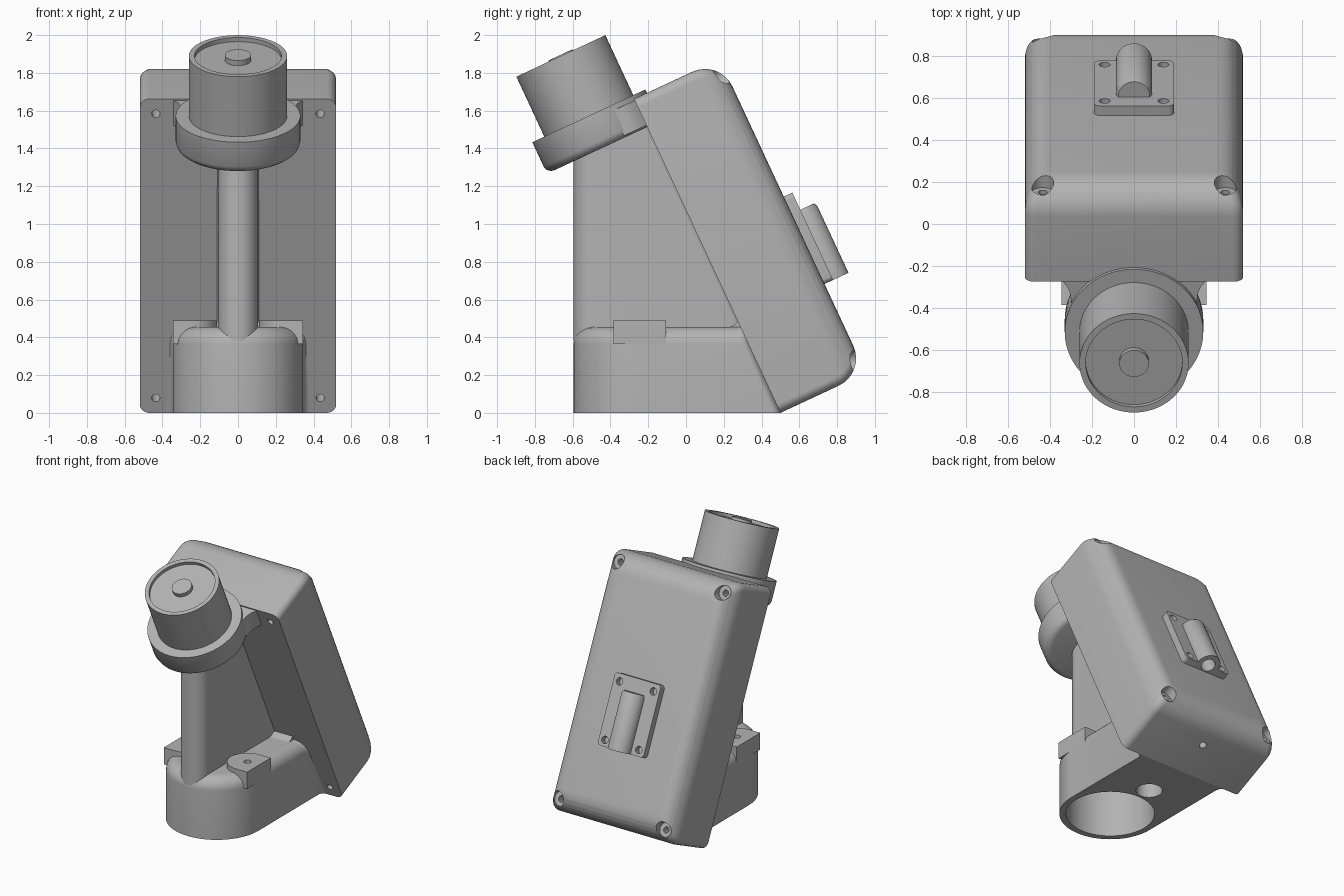
import bpy, bmesh, math
from mathutils import Matrix, Vector

old = bpy.data.objects.get("Cube")
if old:
    bpy.data.objects.remove(old)

GREY = (0.45, 0.45, 0.45, 1)
mat = bpy.data.materials.new("plain_grey")
mat.use_nodes = True
mat.diffuse_color = GREY
mat.node_tree.nodes["Principled BSDF"].inputs["Base Color"].default_value = GREY

# Tilted frame: x across, y out of the housing's back, z along the housing
TILT = math.radians(25)
TILTED = Matrix.Translation((0, 0.5, 0)) @ Matrix.Rotation(TILT, 4, 'X')
UPRIGHT = Matrix.Identity(4)
SLOPE = math.tan(TILT)


def loft(name, rings, frame=UPRIGHT):
    """Skin a list of equal-length rings and cap both ends."""
    bm = bmesh.new()
    rows = [[bm.verts.new(p) for p in ring] for ring in rings]
    n = len(rows[0])
    for a, b in zip(rows, rows[1:]):
        for i in range(n):
            j = (i + 1) % n
            bm.faces.new((a[i], a[j], b[j], b[i]))
    bm.faces.new(rows[0][::-1])
    bm.faces.new(rows[-1])
    bmesh.ops.recalc_face_normals(bm, faces=bm.faces)
    me = bpy.data.meshes.new(name)
    bm.to_mesh(me)
    bm.free()
    me.materials.append(mat)
    ob = bpy.data.objects.new(name, me)
    bpy.context.collection.objects.link(ob)
    ob.matrix_world = frame
    return ob


def lathe(name, profile, centre, frame=UPRIGHT, axis='z', n=64):
    """Turn (radius, height) pairs around an axis through centre."""
    rings = []
    for r, h in profile:
        ring = []
        for i in range(n):
            t = math.tau * i / n
            a, b = centre[0] + r * math.cos(t), centre[1] + r * math.sin(t)
            ring.append((a, b, h) if axis == 'z' else (a, h, b))
        rings.append(ring)
    return loft(name, rings, frame)


def rod(r, lo, hi, centre, frame=UPRIGHT, axis='z', n=32, name="cutter"):
    return lathe(name, [(r, lo), (r, hi)], centre, frame, axis, n)


def rounded_rect(hx, z0, z1, r, y, n=6):
    """Rounded rectangle in the x-z plane at depth y."""
    corners = [(hx, z1), (-hx, z1), (-hx, z0), (hx, z0)]
    pts = []
    for k, (cx, cz) in enumerate(corners):
        cx -= math.copysign(r, cx)
        cz += r if cz == z0 else -r
        for i in range(n + 1):
            t = math.pi / 2 * (k + i / n)
            pts.append((cx + r * math.cos(t), y, cz + r * math.sin(t)))
    return pts


def tongue(r, yc, back, flare, z, n=32):
    """Round front, straight sides, flared where it meets the housing."""
    pts = [(r * math.cos(t), yc + r * math.sin(t), z)
           for t in (math.pi * (1 + i / n) for i in range(n + 1))]
    side = [(r + flare * (1 - math.cos(t)), back - flare * (1 - math.sin(t)), z)
            for t in (math.pi / 2 * i / 5 for i in range(6))]
    return pts + side + [(-x, y, z) for x, y, z in reversed(side)]


def prism(name, outline, lo, hi, frame=UPRIGHT):
    return loft(name, [[(x, y, h) for x, y in outline] for h in (lo, hi)], frame)


def cut(ob, cutters):
    """Subtract the cutters, then keep only the resulting mesh."""
    for c in cutters:
        c.hide_render = True
        m = ob.modifiers.new("cut", 'BOOLEAN')
        m.operation, m.solver, m.object = 'DIFFERENCE', 'EXACT', c
    dg = bpy.context.evaluated_depsgraph_get()
    me = bpy.data.meshes.new_from_object(ob.evaluated_get(dg))
    ob.modifiers.clear()
    ob.data = me
    for c in cutters:
        bpy.data.objects.remove(c)


parts = []

# Housing: slanted box with soft back edges
LENGTH, DEPTH = 1.834, 0.5
rings = [rounded_rect(0.52, 0, LENGTH, 0.05, 0)]
for i in range(9):
    t = math.pi / 2 * i / 8
    s = 1 - math.cos(t)
    rings.append(rounded_rect(0.52 - 0.12 * s, 0.16 * s, LENGTH - 0.16 * s, 0.05,
                              DEPTH - 0.16 * (1 - math.sin(t))))
housing = loft("housing", rings, TILTED)
cutters = [rod(0.025, -0.1, 0.1, (0, 0.25), TILTED)]
for x in (-0.435, 0.435):
    for u in (0.087, LENGTH - 0.087):
        cutters.append(rod(0.052, 0.43, 0.7, (x, u), TILTED, 'y'))
        cutters.append(rod(0.022, -0.1, 0.6, (x, u), TILTED, 'y', 20))
cut(housing, cutters)
parts.append(housing)

# Cable cover on the back of the housing
plate = loft("cover_plate", [rounded_rect(0.19, 0.52, 1.03, 0.025, y)
                             for y in (0.495, 0.55)], TILTED)
holes = [rod(0.026, 0.505, 0.7, (x, u), TILTED, 'y')
         for x in (-0.14, 0.14) for u in (0.565, 0.975)]
cut(plate, holes + [rod(0.05, 0.4, 0.8, (0, 0.555), TILTED)])
hump = lathe("cable_hump", [(0.085, 0.52), (0.085, 0.91), (0.092, 0.94), (0.1, 0.95)][:2]
             + [(0.075, 0.93)], (0, 0.555), TILTED)
cut(hump, [rod(0.05, 0.4, 0.8, (0, 0.555), TILTED)])
parts += [plate, hump]

# Base: rounded foot with soft top edge, bored from below
rings = [tongue(0.345, -0.25, 0.5, 0.04, 0)]
for i in range(9):
    t = math.pi / 2 * i / 8
    z = 0.365 + 0.09 * math.sin(t)
    rings.append(tongue(0.345 - 0.09 * (1 - math.cos(t)), -0.25, 0.5 - 0.44 * z, 0.04, z))
base = loft("base", rings)
cut(base, [rod(0.3, -0.1, 0.36, (0, -0.25), n=64), rod(0.09, -0.1, 0.36, (0, 0.16))])
parts.append(base)

# Soft join between base top and housing
arc = [(0.2 + 0.1 * math.sin(t), 0.55 - 0.1 * math.cos(t))
       for t in (math.radians(65) * i / 6 for i in range(7))]
arc += [(0.31, 0.51), (0.31, 0.44), (0.2, 0.44)]
parts.append(loft("base_fillet", [[(x, y, z) for y, z in arc] for x in (-0.26, 0.26)]))

# Screw bosses on both sides of the base
for side, s in (("left", 1), ("right", -1)):
    outline = [(s * 0.345, -0.385)]
    outline += [(s * (0.25 - 0.14 * math.sin(t)), -0.245 - 0.14 * math.cos(t))
                for t in (math.pi * i / 20 for i in range(21))]
    outline.append((s * 0.345, -0.105))
    boss = prism(side + "_boss", outline, 0.365, 0.49)
    cut(boss, [rod(0.025, 0.4, 0.6, (s * 0.25, -0.245))])
    parts.append(boss)

# Neck: upright fin with a round front, top cut parallel to the collar
neck = loft("neck", [tongue(0.105, -0.49, 0.5 - SLOPE * 0.38 + 0.01, 0.03, 0.38),
                     tongue(0.105, -0.49, -0.2, 0.03, 1.36)])
for v in neck.data.vertices:
    if v.co.z > 1:
        v.co.z += SLOPE * (v.co.y + 0.59)
parts.append(neck)

# Collar and its flared joins to the housing
HEAD = (0, -0.255)
parts.append(lathe("collar", [(0.285, 1.67), (0.305, 1.674), (0.322, 1.688), (0.33, 1.71),
                              (0.33, 1.854)], HEAD, TILTED, n=96))
half = [(0.3, -0.13), (0.302, -0.07), (0.318, -0.03), (0.35, 0.01)]
parts.append(prism("collar_flare", half + [(-x, y) for x, y in reversed(half)],
                   1.68, 1.825, TILTED))

# Head cylinder with recessed face and centre button
parts.append(lathe("head", [(0.26, 1.8), (0.26, 2.204), (0.23, 2.204), (0.23, 2.18),
                            (0.07, 2.18), (0.07, 2.21)], HEAD, TILTED, n=96))

# Smooth the curved surfaces, keep the edges crisp
bpy.ops.object.select_all(action='DESELECT')
for ob in parts:
    ob.select_set(True)
bpy.context.view_layer.objects.active = parts[0]
bpy.ops.object.shade_smooth_by_angle(angle=math.radians(32))
